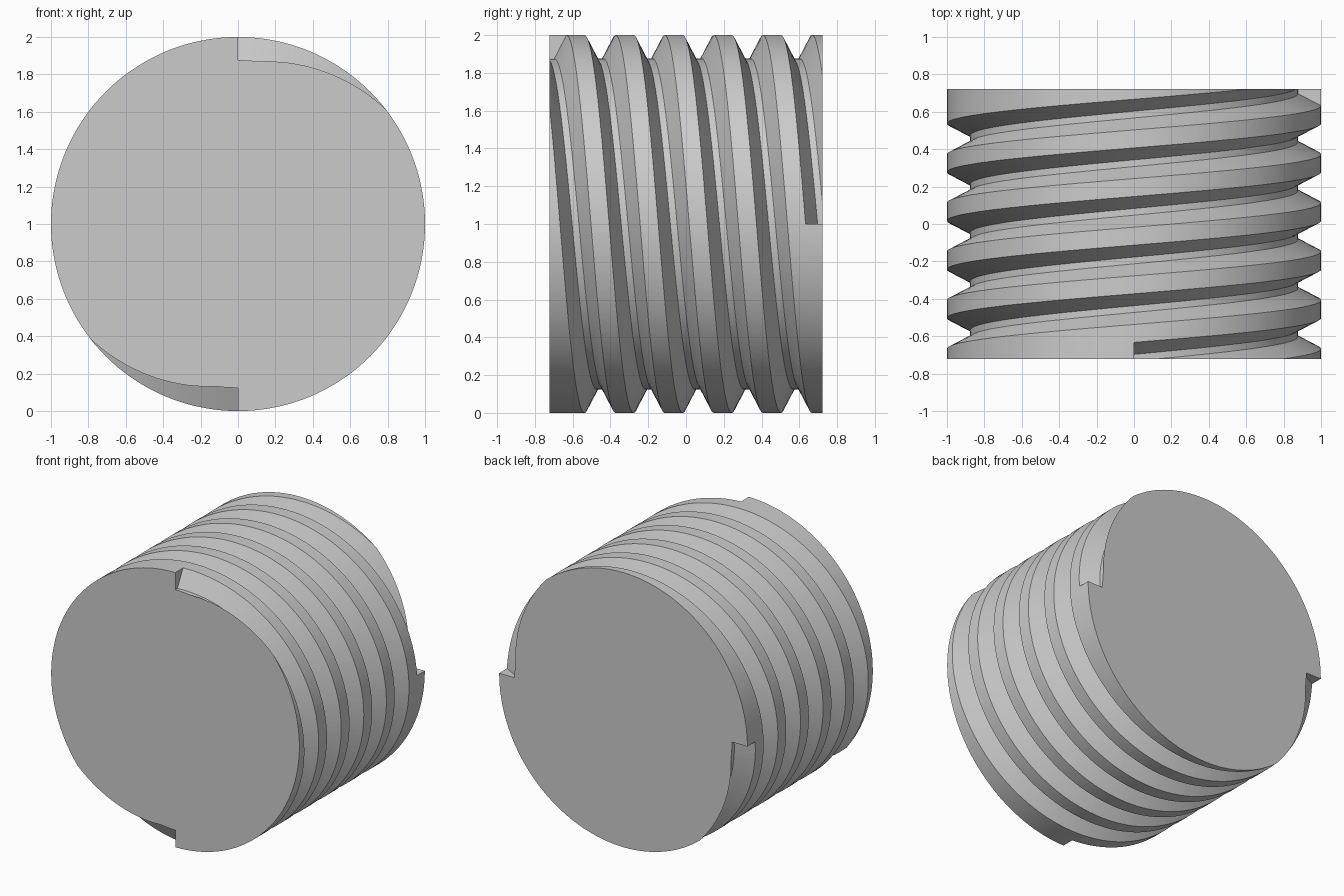
import bpy, bmesh
from math import sin, cos, pi, radians

if "Cube" in bpy.data.objects:
    bpy.data.objects.remove(bpy.data.objects["Cube"])

SEGS = 144            # sides around the full circle
HALF = 0.722          # half length of the plug along y
START, LEAD, TURNS = -0.715, 0.52, 2.75
# groove cross-section: (y offset, radius), flanks continued past the surface
PROFILE = [(-0.018, 0.876), (0.018, 0.876), (0.0975, 1.03), (-0.0975, 1.03)]


def to_object(name, bm):
    bmesh.ops.recalc_face_normals(bm, faces=bm.faces)
    mesh = bpy.data.meshes.new(name)
    bm.to_mesh(mesh)
    bm.free()
    obj = bpy.data.objects.new(name, mesh)
    bpy.context.collection.objects.link(obj)
    return obj


def ring_point(angle, radius, y):
    # angle runs from the top towards +x
    return (radius * sin(angle), y, 1 + radius * cos(angle))


def add_groove(bm, phase):
    rings = []
    for i in range(int(SEGS * TURNS) + 1):
        a = 2 * pi * i / SEGS
        yc = START + LEAD * i / SEGS
        rings.append([bm.verts.new(ring_point(a + phase, r, yc + dy)) for dy, r in PROFILE])
    for p, q in zip(rings, rings[1:]):
        for k in range(4):
            n = (k + 1) % 4
            bm.faces.new((p[k], p[n], q[n], q[k]))
    bm.faces.new(rings[0])
    bm.faces.new(rings[-1])


# plain cylinder lying along y
bm = bmesh.new()
ends = [[bm.verts.new(ring_point(2 * pi * i / SEGS, 1, y)) for i in range(SEGS)]
        for y in (-HALF, HALF)]
for i in range(SEGS):
    j = (i + 1) % SEGS
    bm.faces.new((ends[0][i], ends[0][j], ends[1][j], ends[1][i]))
for ring in ends:
    bm.faces.new(ring)
plug = to_object("threaded_plug", bm)

# two-start helical groove, both starts in one cutter
bm = bmesh.new()
for phase in (0, pi):
    add_groove(bm, phase)
bmesh.ops.triangulate(bm, faces=bm.faces)
cutter = to_object("groove_cutter", bm)
cutter.hide_render = True

# cut the grooves
bpy.context.view_layer.objects.active = plug
plug.select_set(True)
mod = plug.modifiers.new("thread_cut", 'BOOLEAN')
mod.operation = 'DIFFERENCE'
mod.solver = 'EXACT'
mod.object = cutter
bpy.ops.object.modifier_apply(modifier=mod.name)
bpy.data.objects.remove(cutter, do_unlink=True)

bpy.ops.object.shade_smooth_by_angle(angle=radians(25))
